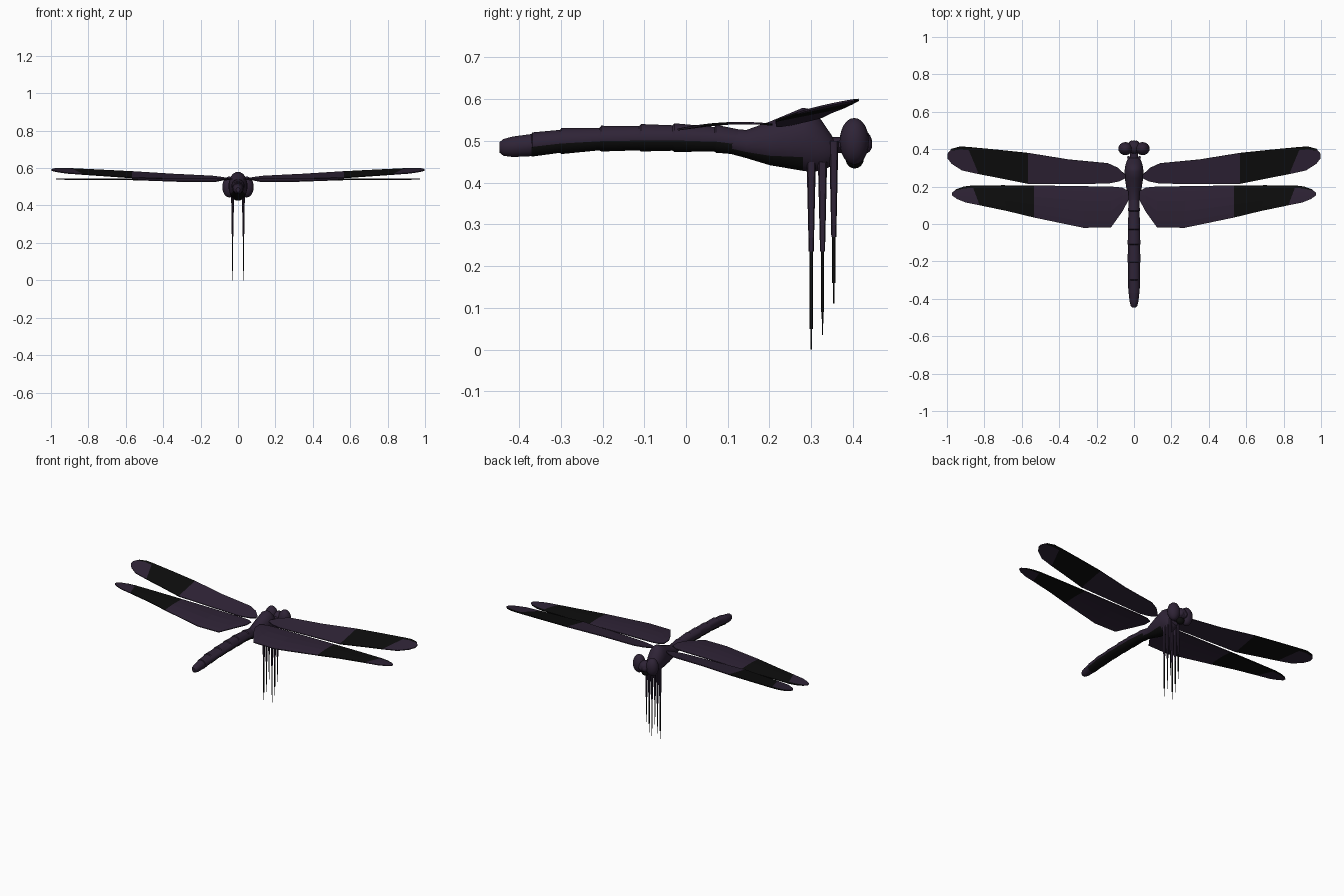
import bpy, bmesh, math
from mathutils import Matrix, Vector

if "Cube" in bpy.data.objects:
    bpy.data.objects.remove(bpy.data.objects["Cube"])


def material(name, rgb):
    m = bpy.data.materials.new(name)
    m.diffuse_color = (*rgb, 1)
    m.use_nodes = True
    m.node_tree.nodes["Principled BSDF"].inputs["Base Color"].default_value = m.diffuse_color
    return m


PURPLE = material("dark purple", (0.028, 0.017, 0.037))
BLACK = material("black", (0.004, 0.004, 0.004))


def finish(name, bm, rule=None, smooth=True, mirror=False):
    """Turn a bmesh into an object; rule(face) is True where the face is black."""
    bmesh.ops.recalc_face_normals(bm, faces=bm.faces)
    bm.normal_update()
    for f in bm.faces:
        f.smooth = smooth
        if rule and rule(f):
            f.material_index = 1
    me = bpy.data.meshes.new(name)
    bm.to_mesh(me)
    bm.free()
    me.materials.append(PURPLE)
    me.materials.append(BLACK)
    if smooth:
        me.set_sharp_from_angle(angle=math.radians(35))
    ob = bpy.data.objects.new(name, me)
    bpy.context.collection.objects.link(ob)
    if mirror:
        ob.modifiers.new("mirror", 'MIRROR').use_mirror_merge = False
    return ob


def loft(name, stations, sides=16, rule=None):
    """Body tube along y; each station is (y, z top, z bottom, half width)."""
    bm = bmesh.new()
    rings = []
    for y, top, bot, hw in stations:
        zc, hh = (top + bot) / 2, (top - bot) / 2
        angs = [2 * math.pi * (i + 0.5) / sides for i in range(sides)]
        rings.append([bm.verts.new((hw * math.cos(a), y, zc + hh * math.sin(a))) for a in angs])
    for a, b in zip(rings, rings[1:]):
        for i in range(sides):
            j = (i + 1) % sides
            bm.faces.new((a[i], a[j], b[j], b[i]))
    bm.faces.new(rings[0])
    bm.faces.new(rings[-1])
    return finish(name, bm, rule)


def ellipsoid(name, centre, radii, rule=None, mirror=False):
    bm = bmesh.new()
    bmesh.ops.create_uvsphere(bm, u_segments=16, v_segments=12, radius=1,
                              matrix=Matrix.Translation(centre) @ Matrix.Diagonal((*radii, 1)))
    return finish(name, bm, rule, mirror=mirror)


# Abdomen: stepped segments with a black belly
abdomen = [(-0.447, 0.497, 0.472, 0.010), (-0.437, 0.505, 0.464, 0.018),
           (-0.415, 0.511, 0.461, 0.024), (-0.37, 0.517, 0.463, 0.029)]
joints = [(-0.37, 0.519, 0.463, 0.030), (-0.30, 0.530, 0.469, 0.033),
          (-0.205, 0.535, 0.475, 0.034), (-0.11, 0.539, 0.475, 0.034),
          (-0.03, 0.541, 0.474, 0.033), (0.07, 0.537, 0.472, 0.031), (0.15, 0.527, 0.463, 0.029)]
for (y0, t0, b0, w0), (y1, t1, b1, w1) in zip(joints, joints[1:]):
    abdomen += [(y0 + 0.002, t0 + 0.002, b0 - 0.001, w0 + 0.001),
                (y1 - 0.002, t1 - 0.003, b1 + 0.002, w1 - 0.001)]
loft("abdomen", abdomen, rule=lambda f: f.normal.z < -0.15 and f.calc_center_median().y > -0.37)

# Thorax: tall hump narrowing to the neck
loft("thorax", [(0.09, 0.530, 0.473, 0.028), (0.145, 0.527, 0.458, 0.032),
                (0.20, 0.547, 0.441, 0.043), (0.245, 0.566, 0.433, 0.050),
                (0.28, 0.581, 0.427, 0.051), (0.30, 0.577, 0.424, 0.050),
                (0.325, 0.550, 0.428, 0.044), (0.345, 0.520, 0.437, 0.036),
                (0.358, 0.500, 0.450, 0.026)],
     rule=lambda f: f.normal.z < -0.5 and f.calc_center_median().y < 0.28)
loft("neck", [(0.33, 0.508, 0.470, 0.022), (0.385, 0.510, 0.472, 0.022)], 10)

# Head: two big eyes, face and jaws
ellipsoid("eyes", (0.046, 0.403, 0.499), (0.038, 0.035, 0.056), mirror=True)
ellipsoid("face", (0, 0.410, 0.496), (0.036, 0.036, 0.034))
ellipsoid("snout", (0.012, 0.424, 0.490), (0.018, 0.022, 0.022), mirror=True)
ellipsoid("jaws", (0, 0.404, 0.458), (0.026, 0.022, 0.024), rule=lambda f: True)


def wing(name, stations, height, band):
    """Each station is (x front, y front, x back, y back); band = black columns."""
    chord = [0, 0.12, 0.35, 0.6, 0.85, 1]
    bm = bmesh.new()
    cols = []
    for xf, yf, xb, yb in stations:
        pts = [(xf + (xb - xf) * t, yf + (yb - yf) * t) for t in chord]
        cols.append([bm.verts.new((x, y, height(x, y))) for x, y in pts])
    last = len(cols) - 2
    for c, (a, b) in enumerate(zip(cols, cols[1:])):
        for r in range(len(chord) - 1):
            f = bm.faces.new((a[r], a[r + 1], b[r + 1], b[r]))
            # black band, plus a black leading edge running to the tip
            edge = r == 0 and band[1] <= c < last
            f.material_index = int(band[0] <= c < band[1] or edge)
    black = {f for f in bm.faces if f.material_index}
    ob = finish(name, bm, lambda f: f in black, smooth=False)
    if ob.data.polygons[0].normal.z < 0:
        ob.data.flip_normals()
    s = ob.modifiers.new("thickness", 'SOLIDIFY')
    s.thickness, s.offset = 0.005, 0
    ob.modifiers.new("mirror", 'MIRROR').use_mirror_merge = False
    return ob


wing("front_wings",
     [(0.045, 0.262, 0.045, 0.245), (0.085, 0.300, 0.080, 0.228), (0.14, 0.325, 0.14, 0.216),
      (0.35, 0.345, 0.35, 0.215), (0.567, 0.380, 0.567, 0.215), (0.74, 0.398, 0.72, 0.246),
      (0.89, 0.412, 0.83, 0.267), (0.93, 0.414, 0.92, 0.287), (0.975, 0.402, 0.975, 0.322),
      (0.998, 0.375, 0.998, 0.352)],
     lambda x, y: 0.548 + 0.03 * x + 0.2 * (y - 0.3), (4, 6))
wing("rear_wings",
     [(0.030, 0.176, 0.030, 0.128), (0.064, 0.195, 0.060, 0.070), (0.123, 0.200, 0.123, -0.018),
      (0.27, 0.202, 0.27, -0.020), (0.535, 0.206, 0.535, 0.035), (0.70, 0.207, 0.68, 0.070),
      (0.865, 0.206, 0.825, 0.100), (0.91, 0.200, 0.90, 0.115), (0.95, 0.186, 0.945, 0.133),
      (0.972, 0.168, 0.972, 0.152)],
     lambda x, y: 0.543 - 0.7 * (y - 0.13) ** 2, (4, 6))

# Legs: thick purple thigh, thin black shin, needle-like foot
for name, y, top, knee, ankle, foot in [("rear_legs", 0.300, 0.45, 0.235, 0.05, 0.0),
                                        ("middle_legs", 0.327, 0.45, 0.235, 0.09, 0.035),
                                        ("front_legs", 0.354, 0.50, 0.27, 0.16, 0.11)]:
    bm = bmesh.new()
    for r0, r1, z0, z1 in [(0.011, 0.006, top, knee), (0.004, 0.004, knee, ankle),
                           (0.002, 0.0015, ankle, foot)]:
        bmesh.ops.create_cone(bm, cap_ends=True, segments=8, radius1=r1, radius2=r0, depth=z0 - z1,
                              matrix=Matrix.Translation((0.029, y, (z0 + z1) / 2))
                              @ Matrix.Diagonal((0.7, 1, 1, 1)))
    finish(name, bm, lambda f: f.calc_center_median().z < knee + 0.001, mirror=True)
